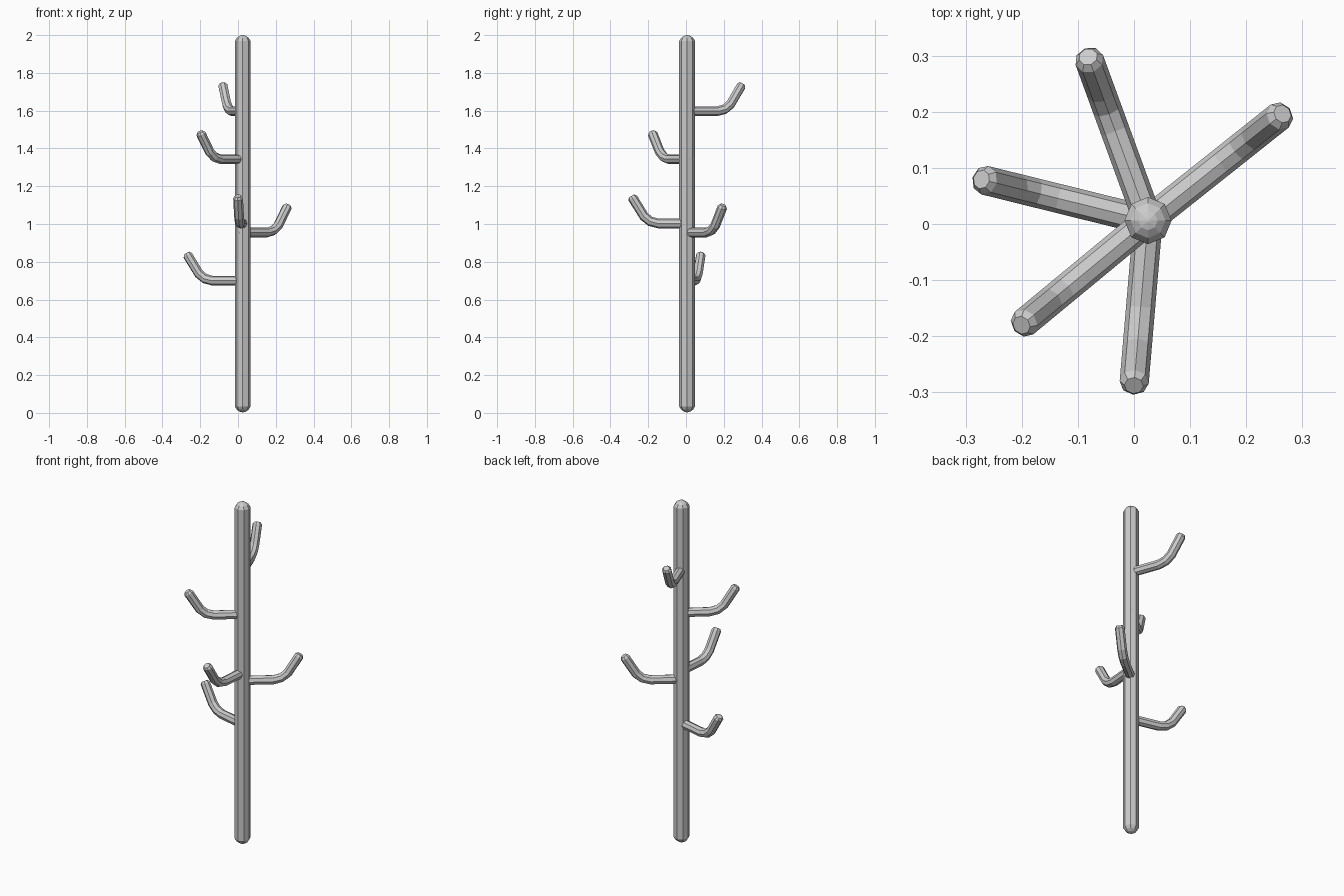
import bpy, bmesh
from math import sin, cos, atan2, hypot
from mathutils import Vector, Matrix

if "Cube" in bpy.data.objects:
    bpy.data.objects.remove(bpy.data.objects["Cube"])

SIDES = 8
CX, CY = 0.025, 0.006


def tube(name, rings, heading, origin):
    """Flat-shaded tube through (distance, height, tilt, radius) rings in a vertical plane."""
    bm = bmesh.new()
    loops = []
    side = Vector((0, 1, 0))
    for d, z, tilt, rad in rings:
        up = Vector((-sin(tilt), 0, cos(tilt)))
        loops.append([bm.verts.new(Vector((d, 0, z)) + rad * (
            up * cos(6.283185 * i / SIDES) + side * sin(6.283185 * i / SIDES)))
            for i in range(SIDES)])
    for a, b in zip(loops, loops[1:]):
        for i in range(SIDES):
            j = (i + 1) % SIDES
            bm.faces.new((a[i], a[j], b[j], b[i]))
    bm.faces.new(loops[0])
    bm.faces.new(loops[-1])
    bmesh.ops.recalc_face_normals(bm, faces=bm.faces)
    bm.transform(Matrix.Translation(origin) @ Matrix.Rotation(heading, 4, 'Z'))
    mesh = bpy.data.meshes.new(name)
    bm.to_mesh(mesh)
    bm.free()
    bpy.context.collection.objects.link(bpy.data.objects.new(name, mesh))


# Trunk: straight octagonal pole with domed ends
UP = 1.570796
dome = [(0.0, 0.003), (0.004, 0.017), (0.014, 0.031), (0.031, 0.042)]
profile = [(0.003 + h, r) for h, r in dome] + [(2.0 - h, r) for h, r in reversed(dome)]
tube("trunk", [(0, z, UP, r) for z, r in profile], 0, Vector((CX, CY, 0)))

# Branches: horizontal arm bending upward, chamfered at both ends
R = 0.026
branch = [(-0.036, 0, 0, 0.017), (-0.026, 0, 0, R), (0.163, 0, 0, R),
          (0.205, 0.011, 0.4, R), (0.238, 0.038, 0.8, R),
          (0.298, 0.134, 1.03, R), (0.304, 0.145, 1.03, 0.017)]
# Tip position in plan, and height of the arm
tips = [(-0.081, 0.296, 1.597), (0.263, 0.195, 0.955), (-0.27, 0.079, 0.70),
        (-0.199, -0.179, 1.343), (0.0, -0.286, 1.003)]
for n, (x, y, z) in enumerate(tips, 1):
    shift = hypot(x - CX, y - CY) - 0.302
    rings = [(d + (shift if d > 0.1 else 0), h, t, r) for d, h, t, r in branch]
    tube(f"branch_{n}", rings, atan2(y - CY, x - CX), Vector((CX, CY, z)))
